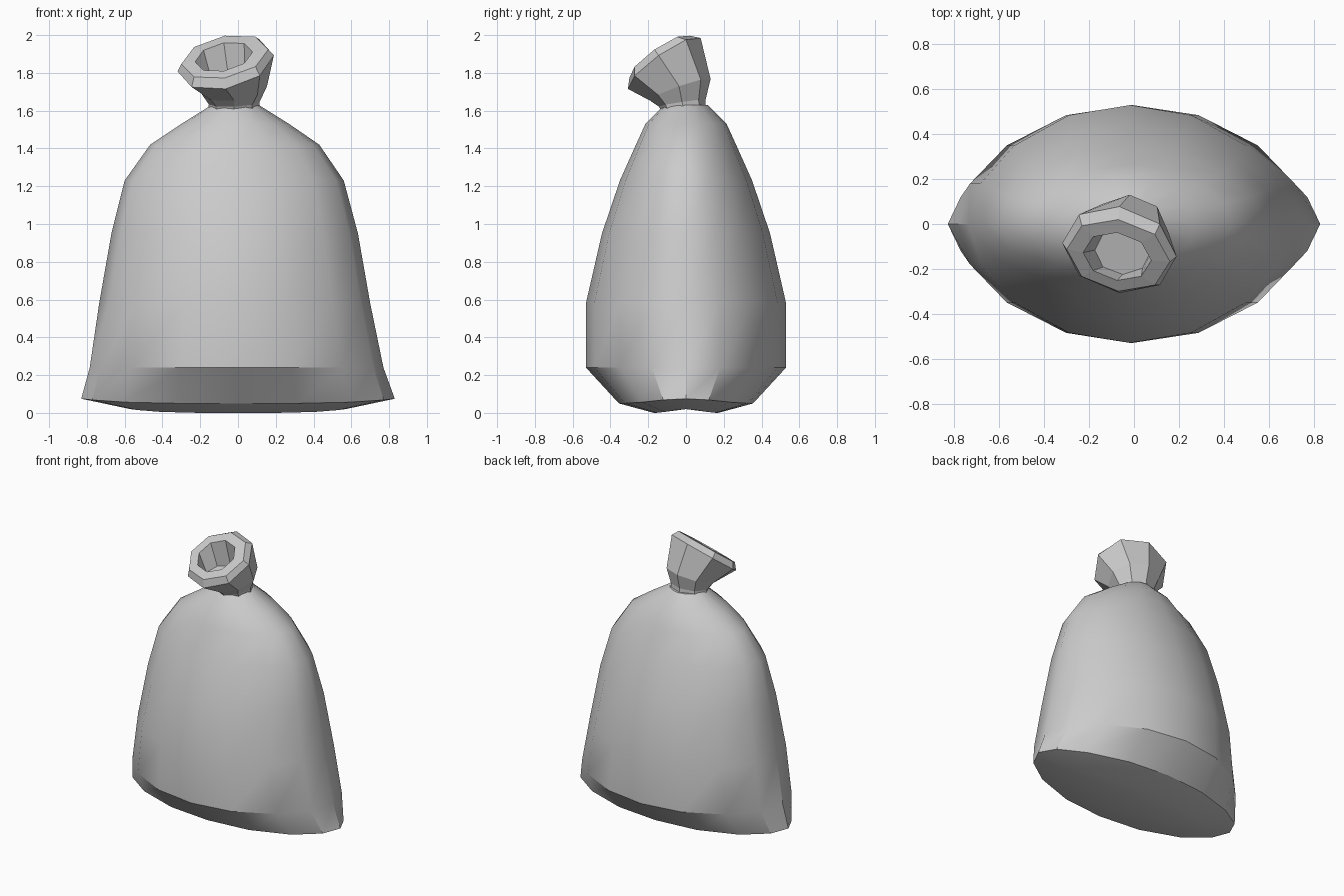
import bpy, bmesh, math
from mathutils import Vector

if "Cube" in bpy.data.objects:
    bpy.data.objects.remove(bpy.data.objects["Cube"])


def loft(name, rings, smooth):
    bm = bmesh.new()
    loops = [[bm.verts.new(p) for p in ring] for ring in rings]
    n = len(loops[0])
    for a, b in zip(loops, loops[1:]):
        for i in range(n):
            j = (i + 1) % n
            bm.faces.new((a[i], a[j], b[j], b[i]))
    bm.faces.new(loops[0][::-1])
    bm.faces.new(loops[-1])
    bmesh.ops.recalc_face_normals(bm, faces=bm.faces)
    mesh = bpy.data.meshes.new(name)
    bm.to_mesh(mesh)
    bm.free()
    ob = bpy.data.objects.new(name, mesh)
    bpy.context.collection.objects.link(ob)
    if smooth:
        bpy.context.view_layer.objects.active = ob
        ob.select_set(True)
        bpy.ops.object.shade_smooth_by_angle(angle=math.radians(32))
        ob.select_set(False)
    return ob


# Pillow-shaped cross-section with a pinched seam at each side
quarter = [(1, 0), (.93, .34), (.72, .66), (.38, .915), (0, 1)]
half = quarter + [(-x, y) for x, y in quarter[-2::-1]]
section = half + [(x, -y) for x, y in half[-2:0:-1]]


def sack_ring(z, left, right, depth, tip=0):
    c, w = (left + right) / 2, (right - left) / 2
    return [(c + w * x, depth * y, z + tip * x ** 4) for x, y in section]


# Sack body: height, left, right, half depth, lift of the side corners
sack = [
    (0.0, -.57, .57, .17, .02),
    (.05, -.83, .83, .355, .025),
    (.24, -.785, .77, .53, 0),
    (.58, -.735, .70, .53, 0),
    (.95, -.67, .635, .445, 0),
    (1.23, -.60, .56, .35, 0),
    (1.42, -.465, .43, .265, 0),
    (1.53, -.30, .27, .215, 0),
    (1.63, -.14, .11, .115, 0),
]
loft("sack_body", [sack_ring(*r) for r in sack], True)


# Gathered mouth: octagonal rings that tilt forward as they rise
def mouth_ring(center, normal, rx, ry):
    n = Vector(normal).normalized()
    u = (Vector((1, 0, 0)) - n * n.x).normalized()
    v = n.cross(u)
    return [Vector(center) + u * rx * math.cos(i * math.pi / 4)
            + v * ry * math.sin(i * math.pi / 4) for i in range(8)]


tilt = (-.2, -.56, .8)
mouth = [
    ((-.02, -.01, 1.60), (0, -.1, 1), .135, .115),
    ((-.02, -.02, 1.64), (-.05, -.15, 1), .135, .125),
    ((-.02, -.03, 1.71), (-.12, -.33, .93), .175, .17),
    ((-.065, -.115, 1.85), tilt, .26, .235),
    ((-.07, -.14, 1.885), tilt, .235, .195),
    ((-.075, -.145, 1.885), tilt, .155, .13),
    ((-.05, -.12, 1.74), (-.1, -.3, .95), .125, .11),
]
loft("sack_mouth", [mouth_ring(*r) for r in mouth], False)
